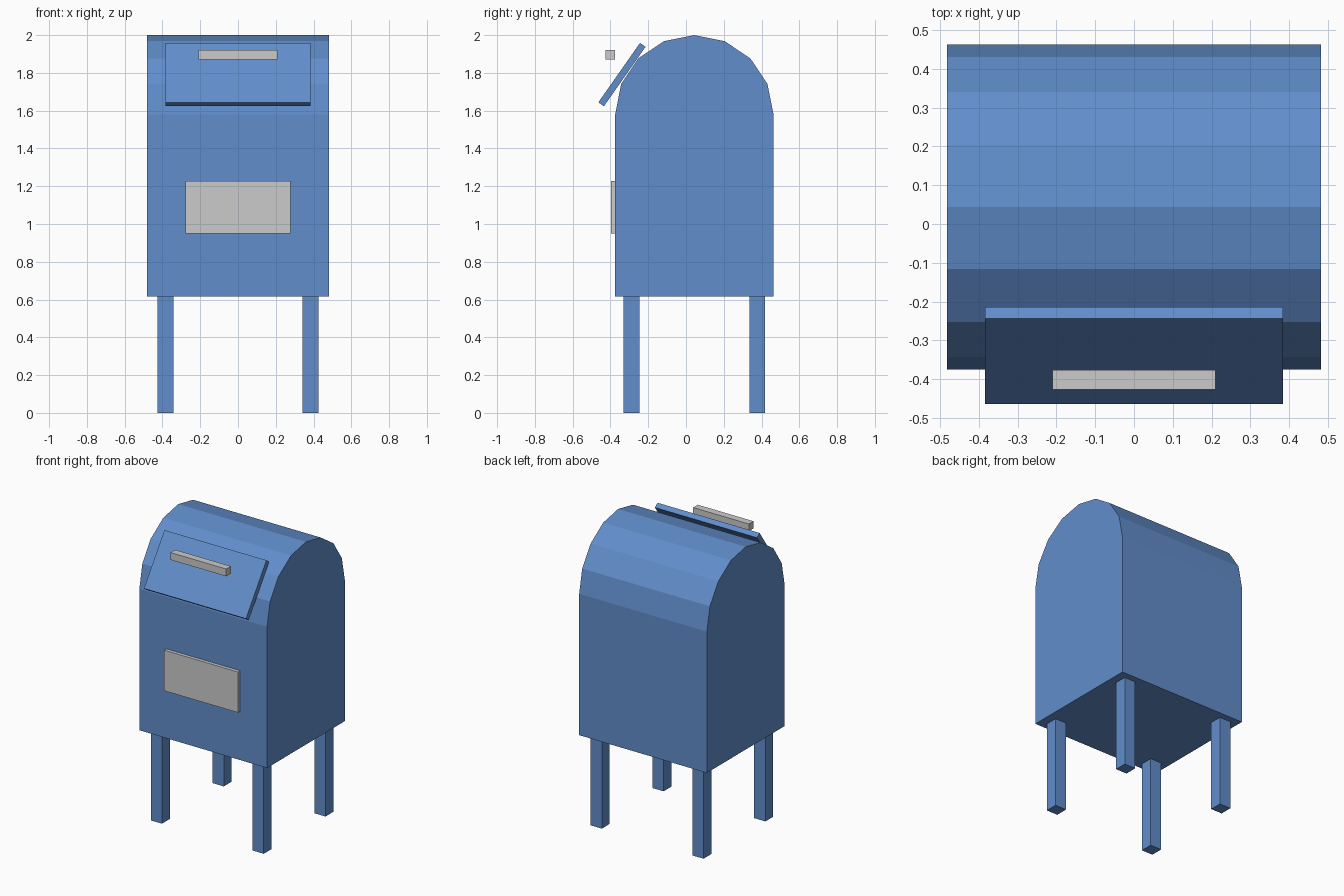
import bpy, bmesh
from math import cos, sin, pi, radians

if "Cube" in bpy.data.objects:
    bpy.data.objects.remove(bpy.data.objects["Cube"])

blue = bpy.data.materials.new("blue_paint")
blue.diffuse_color = (0.12, 0.27, 0.60, 1)
blue.use_nodes = True
blue.node_tree.nodes["Principled BSDF"].inputs["Base Color"].default_value = blue.diffuse_color

CY = 0.044      # depth centre of the body
R = 0.419       # half depth and radius of the rounded top
BASE, SPRING = 0.617, 1.581


def finish(name, bm, mat=None):
    bmesh.ops.recalc_face_normals(bm, faces=bm.faces)
    mesh = bpy.data.meshes.new(name)
    bm.to_mesh(mesh)
    bm.free()
    obj = bpy.data.objects.new(name, mesh)
    bpy.context.collection.objects.link(obj)
    if mat:
        mesh.materials.append(mat)
    return obj


def box(name, size, loc, mat=None, tilt=0):
    bm = bmesh.new()
    bmesh.ops.create_cube(bm, size=1)
    bmesh.ops.scale(bm, vec=size, verts=bm.verts)
    obj = finish(name, bm, mat)
    obj.location = loc
    obj.rotation_euler.x = tilt
    return obj


# Body: arched side profile extruded across the width
profile = [(CY - R, BASE), (CY + R, BASE)]
profile += [(CY + R * cos(i * pi / 8), SPRING + R * sin(i * pi / 8)) for i in range(9)]
bm = bmesh.new()
side = bm.faces.new([bm.verts.new((-0.482, y, z)) for y, z in profile])
ext = bmesh.ops.extrude_face_region(bm, geom=[side], use_keep_orig=True)
bmesh.ops.translate(bm, vec=(0.964, 0, 0),
                    verts=[v for v in ext["geom"] if isinstance(v, bmesh.types.BMVert)])
finish("body", bm, blue)

# Four square legs
for depth, sy in (("front", -1), ("back", 1)):
    for hand, sx in (("left", -1), ("right", 1)):
        box(f"{depth}_{hand}_leg", (0.084, 0.084, BASE),
            (sx * 0.384, CY + sy * 0.333, BASE / 2), blue)

# Tilted mail flap and its floating pull handle
box("flap", (0.77, 0.036, 0.384), (0, -0.339, 1.791), blue, radians(-35))
box("handle", (0.42, 0.05, 0.05), (0, -0.402, 1.897))

# Front label plate
box("front_plate", (0.557, 0.033, 0.277), (0, -0.3815, 1.088))
